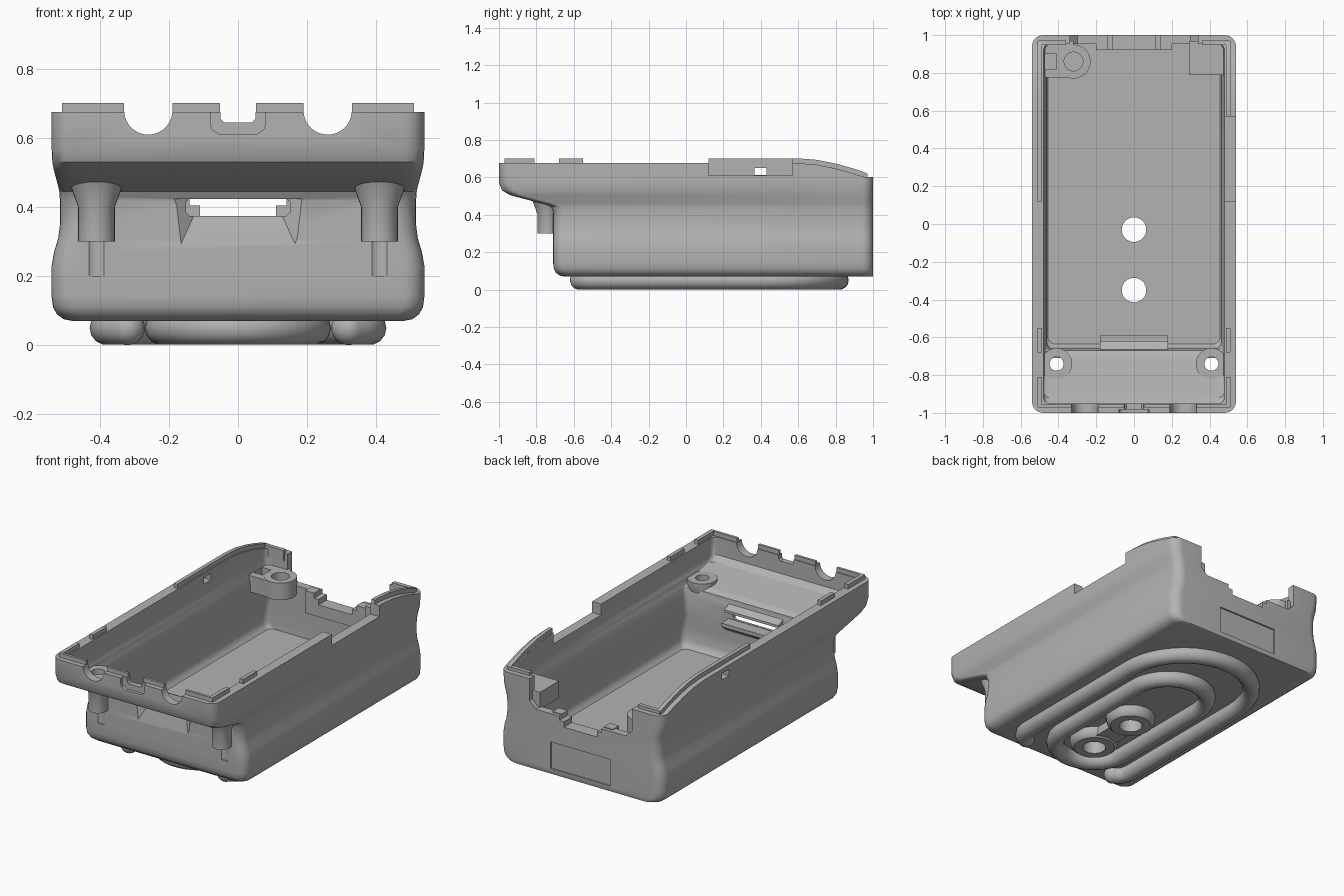
import bpy, bmesh
from math import sin, cos, pi

if "Cube" in bpy.data.objects:
    bpy.data.objects.remove(bpy.data.objects["Cube"])

grey = bpy.data.materials.new("matte_grey")
grey.use_nodes = True
grey.diffuse_color = (0.45, 0.45, 0.45, 1)
bsdf = next(n for n in grey.node_tree.nodes if n.type == 'BSDF_PRINCIPLED')
bsdf.inputs["Base Color"].default_value = grey.diffuse_color
bsdf.inputs["Roughness"].default_value = 0.6


def loft(name, rings):
    """Closed skin through rings that have equal point counts."""
    bm = bmesh.new()
    loops = [[bm.verts.new(p) for p in ring] for ring in rings]
    n = len(loops[0])
    for lo, hi in zip(loops, loops[1:]):
        for i in range(n):
            j = (i + 1) % n
            bm.faces.new((lo[i], lo[j], hi[j], hi[i]))
    bm.faces.new(loops[0][::-1])
    bm.faces.new(loops[-1])
    bmesh.ops.recalc_face_normals(bm, faces=bm.faces)
    mesh = bpy.data.meshes.new(name)
    bm.to_mesh(mesh)
    bm.free()
    mesh.materials.append(grey)
    ob = bpy.data.objects.new(name, mesh)
    bpy.context.scene.collection.objects.link(ob)
    return ob


def rounded(hw, front, back, r, z, seg=6):
    pts = []
    corners = ((hw - r, back - r), (r - hw, back - r), (r - hw, front + r), (hw - r, front + r))
    for k, (cx, cy) in enumerate(corners):
        for i in range(seg + 1):
            a = pi / 2 * (k + i / seg)
            pts.append((cx + r * cos(a), cy + r * sin(a), z))
    return pts


def prism(name, pts, axis, a, b):
    """Extrude a (y, z) outline along x, or an (x, z) outline along y."""
    if axis == 'x':
        return loft(name, [[(t, u, v) for u, v in pts] for t in (a, b)])
    return loft(name, [[(u, t, v) for u, v in pts] for t in (a, b)])


def box(x0, x1, y0, y1, z0, z1):
    return prism("box", [(y0, z0), (y1, z0), (y1, z1), (y0, z1)], 'x', x0, x1)


def cone(x, y, *levels, seg=32):
    """Upright turned shape from (z, radius) levels."""
    turn = [2 * pi * i / seg for i in range(seg)]
    return loft("cone", [[(x + r * cos(a), y + r * sin(a), z) for a in turn] for z, r in levels])


def combine(target, op, parts):
    for part in parts:
        mod = target.modifiers.new("cut", 'BOOLEAN')
        mod.operation, mod.solver, mod.object = op, 'EXACT', part
        bpy.context.view_layer.objects.active = target
        bpy.ops.object.modifier_apply(modifier=mod.name)
        bpy.data.objects.remove(part)


def smooth(ob, angle=0.6):
    bpy.ops.object.select_all(action='DESELECT')
    ob.select_set(True)
    bpy.context.view_layer.objects.active = ob
    bpy.ops.object.shade_smooth_by_angle(angle=angle)


# Outer shell: waisted sides and an overhanging front (height, half width, front)
outer = [(.07, .48, -.65), (.075, .505, -.675), (.09, .525, -.695), (.11, .536, -.706), (.14, .54, -.71),
         (.23, .54, -.71), (.27, .533, -.71), (.31, .521, -.71), (.35, .516, -.71), (.42, .516, -.71),
         (.445, .518, -.725), (.46, .521, -.77), (.505, .533, -.94), (.53, .538, -.983),
         (.57, .54, -1), (.71, .54, -1)]
body = loft("enclosure_body", [rounded(w, f, 1, .06, z) for z, w, f in outer])

# Hollow, sloped rim, right side cutaway and lowered back wall
inner = [(.13, .455, -.635), (.145, .47, -.65), (.17, .478, -.66), (.25, .478, -.66), (.32, .46, -.66),
         (.44, .46, -.66), (.485, .466, -.67), (.50, .47, -.70), (.54, .478, -.92), (.57, .48, -.95),
         (.8, .48, -.95)]
slope = [(.6, .676), (.7, .668), (.8, .648), (.88, .626), (.95, .603), (1.1, .6)]
combine(body, 'DIFFERENCE', [
    loft("hollow", [rounded(w, f, .953, .035, z) for z, w, f in inner]),
    prism("rim", [(-1.1, .676)] + slope + [(1.1, .9), (-1.1, .9)], 'x', -.7, .7),
    box(.4, .7, .12, .57, .61, .9),
    prism("back_gap", [(-.30, .43), (.30, .43), (.34, .47), (.34, .9), (-.34, .9), (-.34, .47)], 'y', .9, 1.1),
])

# Rim lip, raised along the tail
parts = []
for s in (-1, 1):
    start = .12 if s < 0 else .57
    tail = [(start, .58), (start, .702)] + [(y, z + .026) for y, z in slope[:-1]] + [(.97, .62), (.97, .58)]
    parts.append(prism("tail_lip", tail, 'x', *sorted((s * .487, s * .51))))
    for y0, y1 in ((-.97, -.81), (-.68, -.55)):
        parts.append(box(*sorted((s * .487, s * .51)), y0, y1, .64, .702))
    for x0, x1 in ((.052, .19), (.33, .508)):
        parts.append(box(*sorted((s * x0, s * x1)), -.971, -.956, .64, .701))
    parts.append(box(*sorted((s * .36, s * .505)), .947, .971, .56, .622))
    # Front screw posts
    parts.append(cone(s * .41, -.74, (.30, .053), (.40, .053), (.46, .075), (.48, .083), (.525, .083)))

# Back screw mount, corner block, port frame, window shelf
parts += [
    cone(-.32, .86, (.41, .09), (.512, .09)),
    box(-.5, -.32, .775, .97, .412, .510),
    box(.29, .5, .79, .97, .42, .522),
    box(-.2, .2, .922, .98, .30, .435),
    prism("shelf", [(-.69, .30), (-.64, .31), (-.59, .35), (-.59, .372), (-.69, .372)], 'x', -.18, .18),
    prism("hood", [(-.69, .425), (-.62, .425), (-.62, .44), (-.69, .47)], 'x', -.18, .18),
]
# Base pads round the floor holes
for y in (-.03, -.35):
    parts.append(cone(0, y, (.012, .115), (.025, .13), (.05, .138), (.1, .14)))
parts.append(box(-.07, .07, -.34, -.04, .02, .1))
combine(body, 'UNION', parts)

# Cable notches, ports, screw holes and recesses
round_slot = [(-.08, .64), (-.073, .623), (-.055, .612), (.055, .612), (.073, .623), (.08, .64), (.08, .8), (-.08, .8)]
cuts = [
    prism("notch_face", round_slot, 'y', -1.1, -.982),
    prism("notch", [(-.05, .655), (-.04, .645), (.04, .645), (.05, .655), (.05, .8), (-.05, .8)], 'y', -1.1, -.9),
    box(-.11, .11, .85, 1.1, .372, .9),
    box(-.14, .14, .85, 1.1, .405, .9),
    box(-.2, .2, .99, 1.1, .10, .26),
    box(-.6, -.45, .365, .43, .612, .65),
    box(-.47, -.41, .82, .90, .46, .6),
    cone(-.32, .86, (.43, .05), (.6, .05)),
    prism("window", [(-.15, .385), (-.14, .374), (.14, .374), (.15, .385), (.15, .415), (.14, .424),
                     (-.14, .424), (-.15, .415)], 'y', -.8, -.55),
    # Sloped scoop below the window
    loft("scoop", [[(x, y, z) for x, z in ((-w, lo), (w, lo), (w + .02, .424), (-w - .02, .424))]
                   for y, w, lo in ((-.73, .185, .25), (-.675, .13, .37))]),
]
for s in (-1, 1):
    circle = [(s * .26 + .07 * cos(pi * i / 20), .68 + .07 * sin(pi * i / 20)) for i in range(40)]
    cuts.append(prism("cable_notch", circle, 'y', -1.1, -.9))
    cuts.append(cone(s * .41, -.74, (.2, .037), (.7, .037)))
for y in (-.03, -.35):
    cuts.append(cone(0, y, (-.1, .065), (.25, .065)))
combine(body, 'DIFFERENCE', cuts)
smooth(body)


# Rounded ridges under the base
def ridge(name, pts, closed):
    curve = bpy.data.curves.new(name, 'CURVE')
    curve.dimensions = '3D'
    curve.bevel_depth = .05
    curve.bevel_resolution = 5
    spline = curve.splines.new('POLY')
    spline.points.add(len(pts) - 1)
    for p, (x, y) in zip(spline.points, pts):
        p.co = (x, y, .05, 1)
    spline.use_cyclic_u = closed
    curve.materials.append(grey)
    ob = bpy.data.objects.new(name, curve)
    bpy.context.scene.collection.objects.link(ob)
    bpy.ops.object.select_all(action='DESELECT')
    ob.select_set(True)
    bpy.context.view_layer.objects.active = ob
    bpy.ops.object.convert(target='MESH')
    smooth(bpy.context.view_layer.objects.active, 1)


def arc(r, cy, a0, a1, n=24):
    return [(r * cos(a0 + (a1 - a0) * i / n), cy + r * sin(a0 + (a1 - a0) * i / n)) for i in range(n + 1)]


hook = [(.32, -.57), (.35, -.55), (.37, -.52), (.38, -.48)]
ridge("outer_ridge", hook + arc(.38, .44, 0, pi) + [(-x, y) for x, y in hook[::-1]], False)
ridge("inner_ridge", arc(.22, .3, 0, pi) + arc(.22, -.35, pi, 2 * pi), True)
for side, s in (("right", -1), ("left", 1)):
    bpy.ops.mesh.primitive_uv_sphere_add(segments=20, ring_count=12, radius=.05, location=(s * .32, -.57, .05))
    end = bpy.context.object
    end.name = side + "_ridge_end"
    end.data.materials.append(grey)
    smooth(end, 1)
